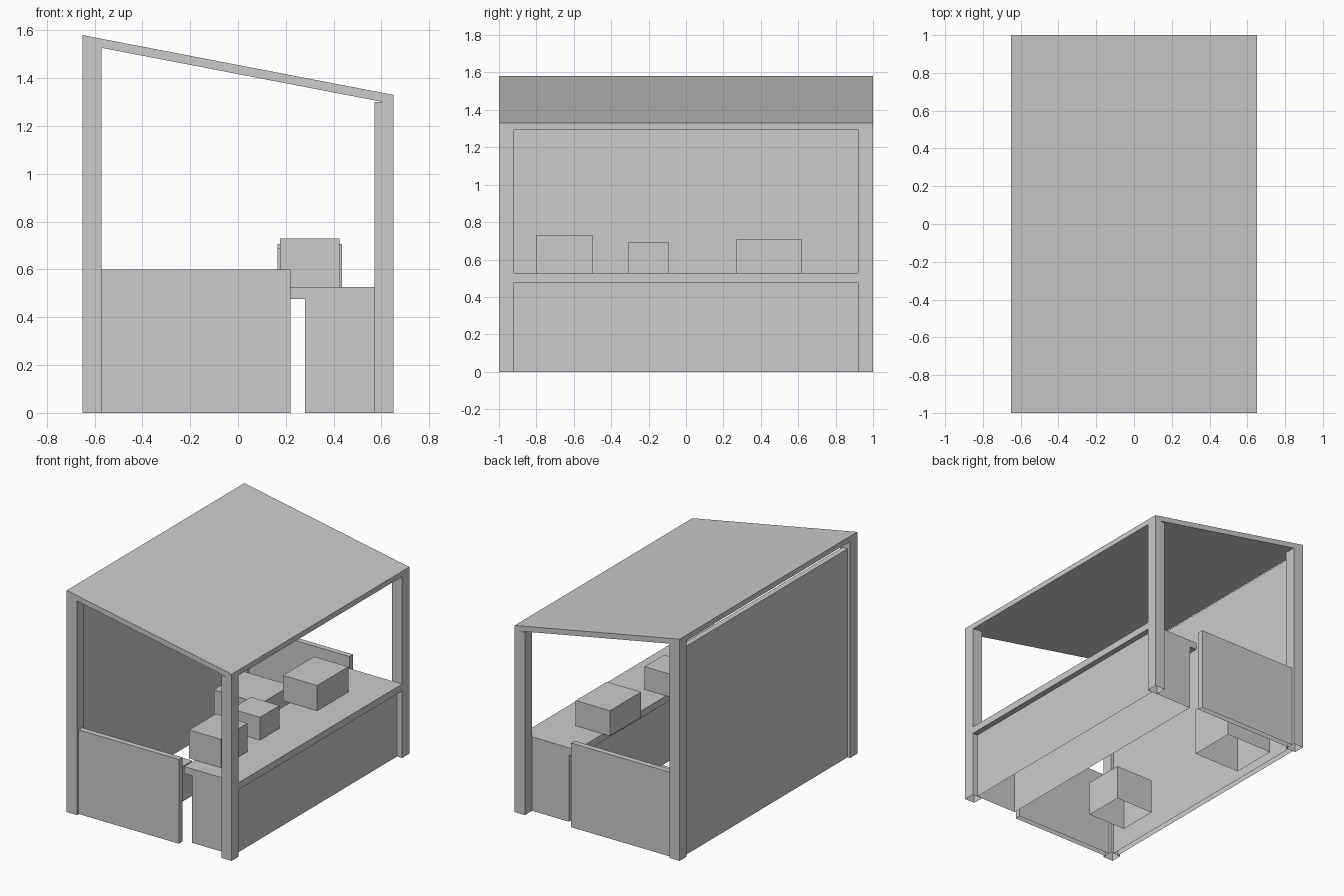
import bpy, bmesh

if "Cube" in bpy.data.objects:
    bpy.data.objects.remove(bpy.data.objects["Cube"])

def prism(name, profile, y0, y1):
    """Extrude an x-z profile along y; faces resting on the ground stay open."""
    bm = bmesh.new()
    a = [bm.verts.new((x, y0, z)) for x, z in profile]
    b = [bm.verts.new((x, y1, z)) for x, z in profile]
    n = len(profile)
    bm.faces.new(a)
    bm.faces.new(b[::-1])
    for i in range(n):
        j = (i + 1) % n
        bm.faces.new((a[j], a[i], b[i], b[j]))
    bmesh.ops.recalc_face_normals(bm, faces=bm.faces)
    ground = [f for f in bm.faces if all(v.co.z < 1e-5 for v in f.verts)]
    bmesh.ops.delete(bm, geom=ground, context='FACES_ONLY')
    me = bpy.data.meshes.new(name)
    bm.to_mesh(me)
    bm.free()
    ob = bpy.data.objects.new(name, me)
    bpy.context.collection.objects.link(ob)
    return ob

def box(name, x0, x1, y0, y1, z0, z1):
    return prism(name, [(x0, z0), (x1, z0), (x1, z1), (x0, z1)], y0, y1)

# Sloping roof
T = 0.038
prism("roof", [(-0.65, 1.58 - T), (0.65, 1.33 - T), (0.65, 1.33), (-0.65, 1.58)], -1, 1)

# Corner posts and low side panels, one of each per side
for side, s in (("left", -1), ("right", 1)):
    y0, y1 = sorted((s * 0.92, s * 1.0))
    box(f"back_post_{side}", -0.65, -0.57, y0, y1, 0, 1.545)
    box(f"front_post_{side}", 0.57, 0.65, y0, y1, 0, 1.30)
    y0, y1 = sorted((s * 0.94, s * 0.98))
    box(f"side_panel_{side}", -0.57, 0.22, y0, y1, 0, 0.60)

# Tall back wall between the back posts
box("back_wall", -0.63, -0.59, -0.92, 0.92, 0, 1.485)

# Counter top and the base under it
box("counter_top", 0.22, 0.65, -0.92, 0.92, 0.477, 0.527)
box("counter_base", 0.28, 0.61, -0.92, 0.92, 0, 0.477)

# Crates on the counter
box("counter_crate_large", 0.175, 0.425, -0.80, -0.50, 0.527, 0.73)
box("counter_crate_small", 0.165, 0.39, -0.31, -0.09, 0.527, 0.69)
box("counter_crate_wide", 0.165, 0.435, 0.27, 0.62, 0.527, 0.707)

# Crates on the ground behind the counter
box("ground_crate_small", -0.43, -0.13, -0.62, -0.33, 0, 0.25)
box("ground_crate_large", -0.52, -0.15, 0.47, 0.81, 0, 0.345)
